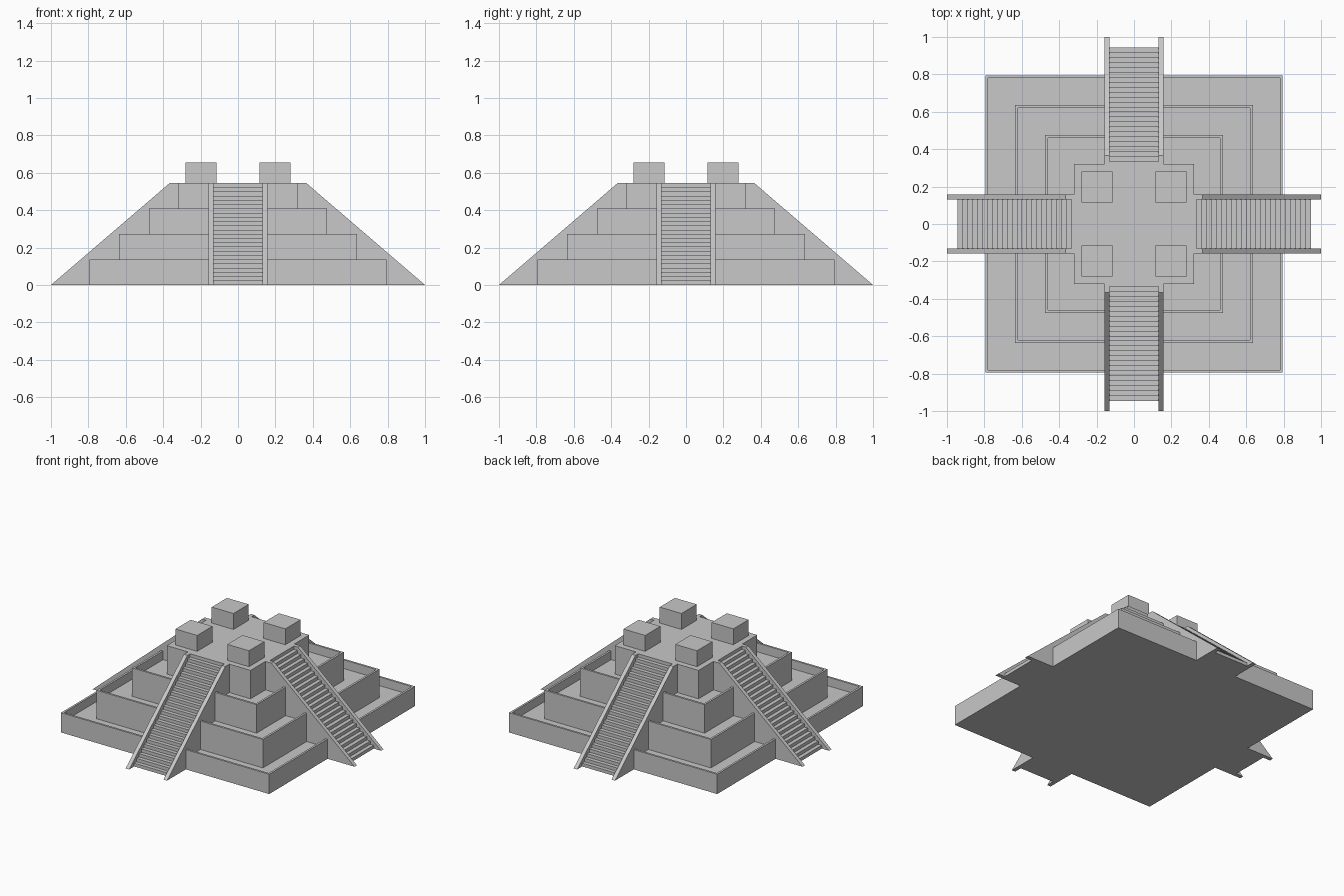
import bpy
import bmesh
from math import pi
from mathutils import Matrix

if "Cube" in bpy.data.objects:
    bpy.data.objects.remove(bpy.data.objects["Cube"])

stone = bpy.data.materials.new("grey_stone")
stone.use_nodes = True
GREY = (0.58, 0.58, 0.58, 1)
stone.diffuse_color = GREY
stone.node_tree.nodes["Principled BSDF"].inputs["Base Color"].default_value = GREY

TOP = 0.545
TIER = TOP / 4


def finish(name, bm):
    bmesh.ops.recalc_face_normals(bm, faces=bm.faces)
    mesh = bpy.data.meshes.new(name)
    bm.to_mesh(mesh)
    bm.free()
    mesh.materials.append(stone)
    obj = bpy.data.objects.new(name, mesh)
    bpy.context.collection.objects.link(obj)
    return obj


def block(name, x, y, half, z0, z1, rim=0, depth=0):
    """Square block; with a rim, its top is sunk to leave a parapet."""
    bm = bmesh.new()
    place = Matrix.Translation((x, y, (z0 + z1) / 2))
    size = Matrix.Diagonal((2 * half, 2 * half, z1 - z0, 1))
    bmesh.ops.create_cube(bm, size=1, matrix=place @ size)
    if rim:
        top = max(bm.faces, key=lambda f: f.calc_center_median().z)
        bmesh.ops.inset_region(bm, faces=[top], thickness=rim)
        floor = bmesh.ops.extrude_discrete_faces(bm, faces=[top])["faces"]
        bmesh.ops.translate(bm, verts=floor[0].verts, vec=(0, 0, -depth))
    return finish(name, bm)


def side_profile(name, points, x0, x1, turn):
    """Extrude a (distance, height) outline across x, then turn it to its side."""
    bm = bmesh.new()
    face = bm.faces.new([bm.verts.new((x0, -d, z)) for d, z in points])
    out = bmesh.ops.extrude_face_region(bm, geom=[face])["geom"]
    moved = [v for v in out if isinstance(v, bmesh.types.BMVert)]
    bmesh.ops.translate(bm, verts=moved, vec=(x1 - x0, 0, 0))
    bm.transform(Matrix.Rotation(turn, 4, "Z"))
    return finish(name, bm)


# Terraces with parapets, each standing on the floor of the one below
DEPTH = 0.06
for i, half in enumerate((0.795, 0.635, 0.475)):
    base = i * TIER - (DEPTH if i else 0)
    block(f"terrace_{i + 1}", 0, 0, half, base, (i + 1) * TIER, 0.02, DEPTH)
block("summit_platform", 0, 0, 0.32, 3 * TIER - DEPTH, TOP)

# Four corner shrines on the summit
for sx in (-1, 1):
    for sy in (-1, 1):
        end = "front" if sy < 0 else "back"
        side = "left" if sx > 0 else "right"
        block(f"shrine_{end}_{side}", sx * 0.198, sy * 0.198, 0.083, TOP, 0.655)

# Stair outline
STEPS = 24
START, END, INNER = 0.945, 0.335, 0.3
run = (START - END) / (STEPS - 1)
stair = [(INNER, 0)]
for i in range(STEPS):
    d = START - i * run
    stair += [(d, i * TOP / STEPS), (d, (i + 1) * TOP / STEPS)]
stair.append((INNER, TOP))

# Staircase and two sloping side walls on every side
wall = [(INNER, 0), (1, 0), (0.365, TOP), (INNER, TOP)]
for k, side in enumerate(("front", "left", "back", "right")):
    turn = k * pi / 2
    side_profile(f"{side}_stairs", stair, -0.131, 0.131, turn)
    side_profile(f"{side}_stair_wall_a", wall, -0.158, -0.131, turn)
    side_profile(f"{side}_stair_wall_b", wall, 0.131, 0.158, turn)
